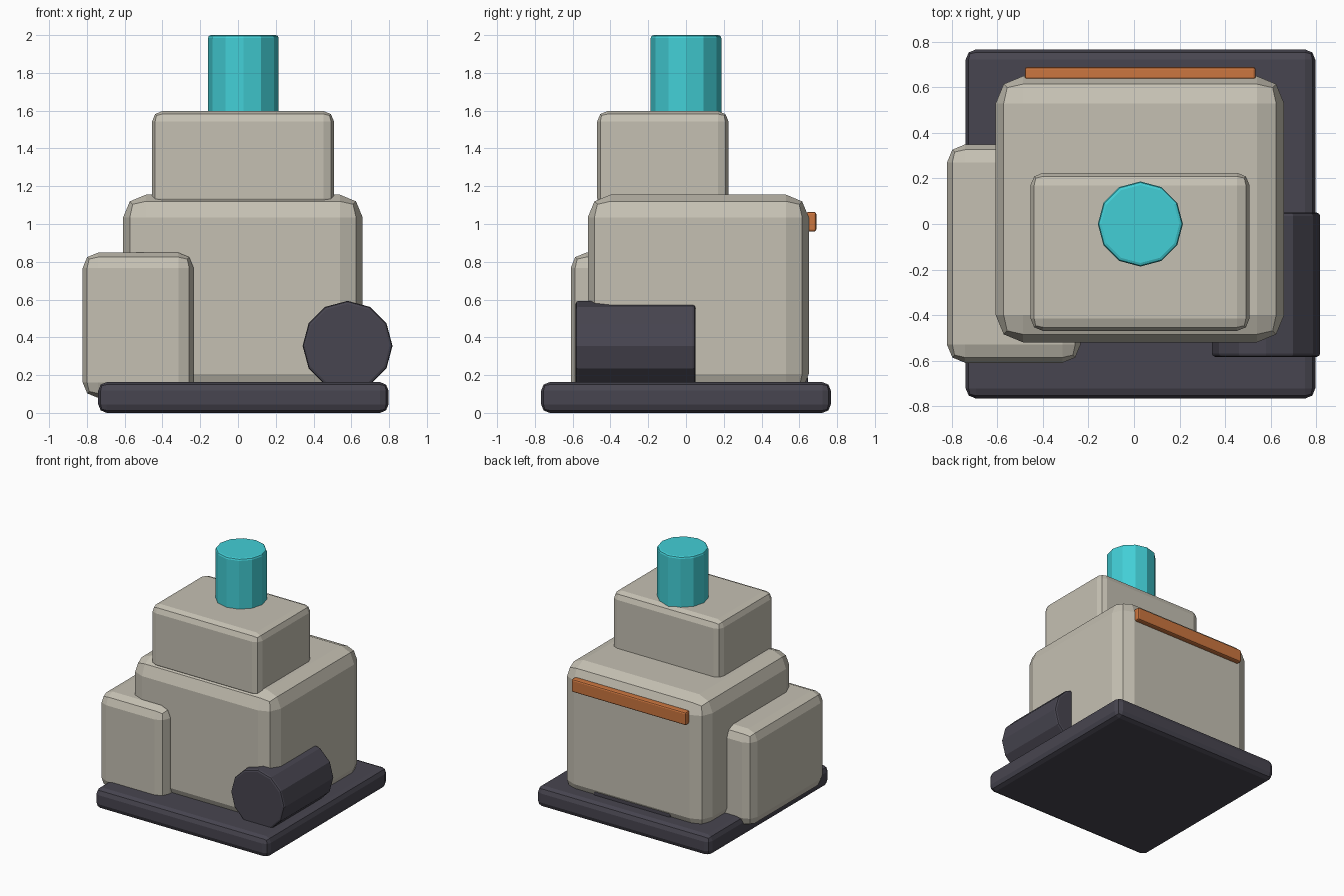
import bpy
import bmesh
from math import radians
from mathutils import Matrix, Vector

default = bpy.data.objects.get("Cube")
if default:
    bpy.data.objects.remove(default, do_unlink=True)


def material(name, rgb):
    mat = bpy.data.materials.new(name)
    mat.use_nodes = True
    color = (*rgb, 1.0)
    mat.diffuse_color = color
    mat.node_tree.nodes["Principled BSDF"].inputs["Base Color"].default_value = color
    return mat


BEIGE = material("warm_beige", (0.56, 0.53, 0.45))
DARK = material("dark_slate", (0.064, 0.06, 0.08))
TEAL = material("bright_teal", (0.055, 0.62, 0.67))
ORANGE = material("burnt_orange", (0.60, 0.18, 0.05))


def finish(name, bm, mat, bevel, segments):
    """Turn the bmesh into a flat-shaded object with chamfered edges."""
    mesh = bpy.data.meshes.new(name)
    bm.to_mesh(mesh)
    bm.free()
    mesh.materials.append(mat)
    obj = bpy.data.objects.new(name, mesh)
    bpy.context.collection.objects.link(obj)
    mod = obj.modifiers.new("edge_bevel", "BEVEL")
    mod.width = bevel
    mod.segments = segments
    mod.limit_method = "ANGLE"
    mod.angle_limit = radians(40)
    return obj


def box(name, low, high, mat, bevel, segments=2):
    low, high = Vector(low), Vector(high)
    place = Matrix.Translation((low + high) / 2) @ Matrix.Diagonal((*(high - low), 1))
    bm = bmesh.new()
    bmesh.ops.create_cube(bm, size=1, matrix=place)
    return finish(name, bm, mat, bevel, segments)


def cylinder(name, center, radius, length, mat, bevel, turn=0):
    place = Matrix.Translation(center) @ Matrix.Rotation(radians(turn), 4, "X")
    bm = bmesh.new()
    bmesh.ops.create_cone(bm, cap_ends=True, segments=12, radius1=radius,
                          radius2=radius, depth=length, matrix=place)
    return finish(name, bm, mat, bevel, 2)


# Base slab and stacked housing
box("base_slab", (-0.74, -0.767, 0), (0.797, 0.767, 0.163), DARK, 0.045)
box("main_body", (-0.608, -0.52, 0.085), (0.66, 0.65, 1.155), BEIGE, 0.12)
box("upper_block", (-0.455, -0.47, 1.08), (0.508, 0.225, 1.598), BEIGE, 0.055)
box("side_block", (-0.822, -0.61, 0.08), (-0.235, 0.35, 0.848), BEIGE, 0.08)

# Chimney on top and drum at the front corner
cylinder("chimney", (0.028, 0, 1.77), 0.187, 0.46, TEAL, 0.015)
cylinder("front_drum", (0.58, -0.267, 0.355), 0.238, 0.634, DARK, 0.015, turn=90)

# Rear trim bar and low rear foot
box("rear_trim_bar", (-0.48, 0.635, 0.96), (0.535, 0.69, 1.064), ORANGE, 0.012)
box("rear_foot", (-0.31, 0.4, 0.05), (0.37, 0.645, 0.195), DARK, 0.01)
